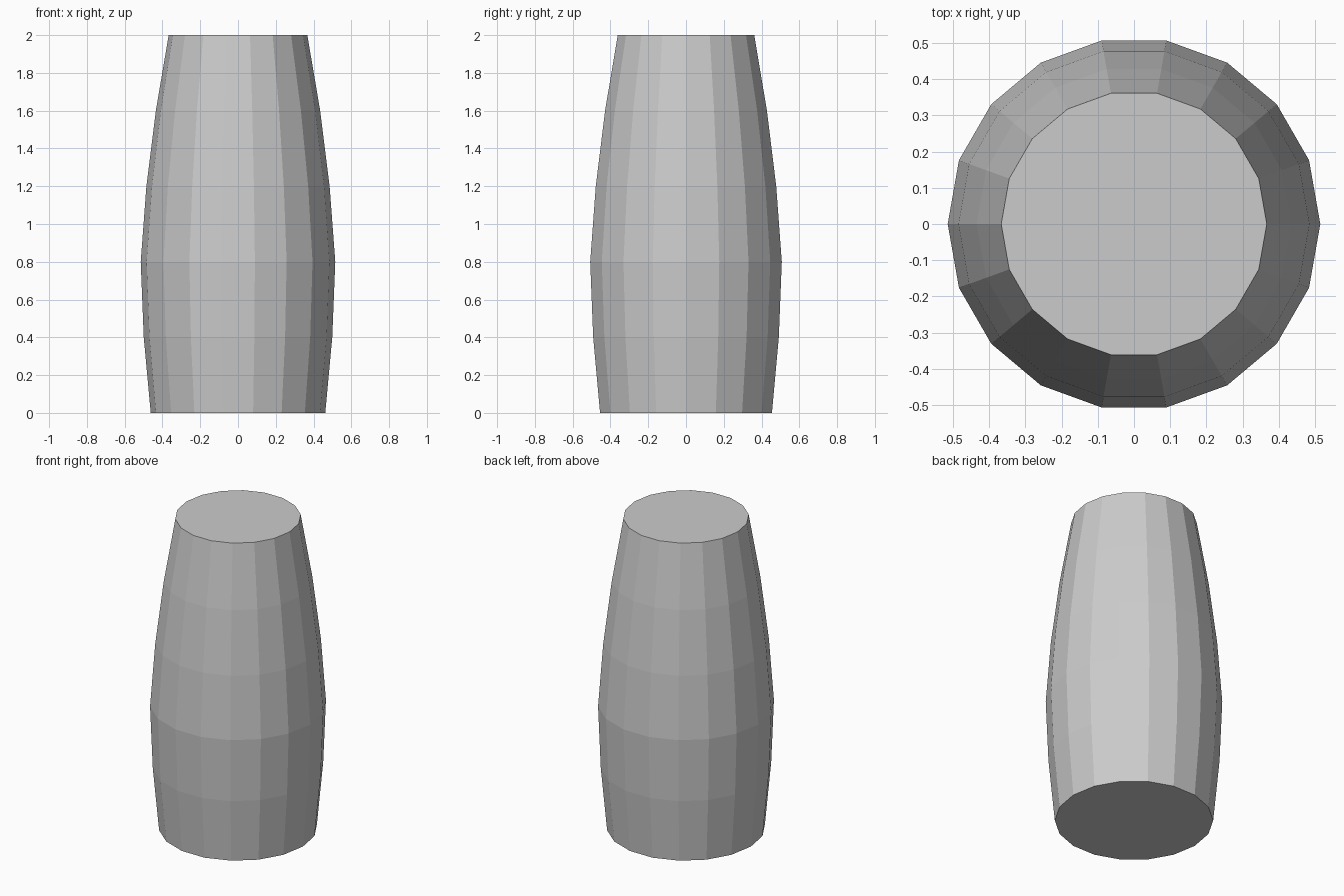
import bpy, bmesh
from math import cos, sin, tau

if "Cube" in bpy.data.objects:
    bpy.data.objects.remove(bpy.data.objects["Cube"])

SIDES = 18
# Barrel profile: (radius, height)
PROFILE = [(0.462, 0.0), (0.499, 0.4), (0.515, 0.8),
           (0.485, 1.2), (0.435, 1.6), (0.367, 2.0)]

bm = bmesh.new()

# Rings of the body
rings = [[bm.verts.new((r * cos(tau * i / SIDES), r * sin(tau * i / SIDES), z))
          for i in range(SIDES)] for r, z in PROFILE]

# Flat-sided wall
for low, high in zip(rings, rings[1:]):
    for i in range(SIDES):
        j = (i + 1) % SIDES
        bm.faces.new((low[i], low[j], high[j], high[i]))

# Bottom and top caps
bm.faces.new(rings[0][::-1])
bm.faces.new(rings[-1])

mesh = bpy.data.meshes.new("barrel_body")
bm.to_mesh(mesh)
bm.free()
bpy.context.collection.objects.link(bpy.data.objects.new("barrel_body", mesh))
